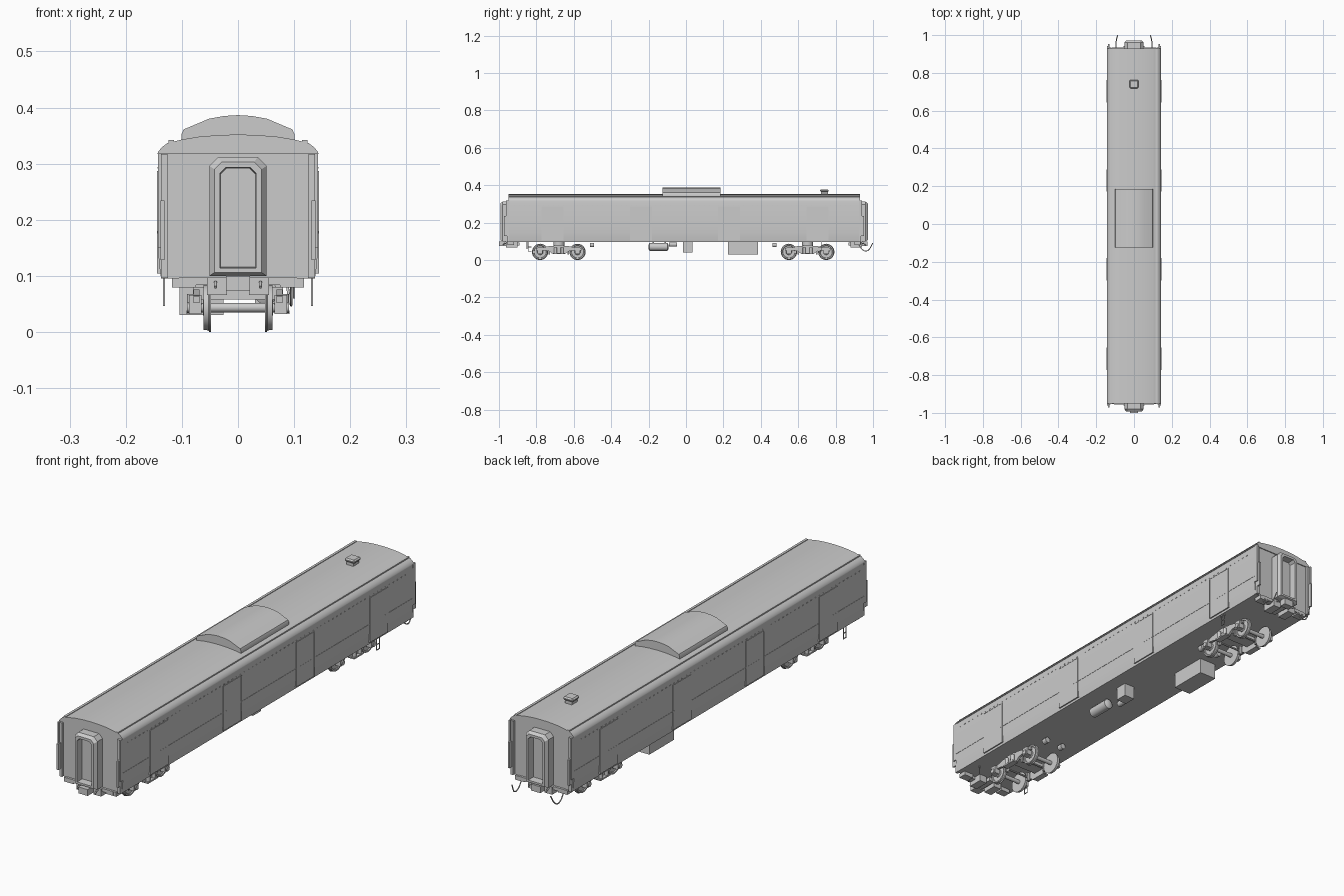
import bpy, bmesh, math
from mathutils import Vector

if "Cube" in bpy.data.objects:
    bpy.data.objects.remove(bpy.data.objects["Cube"])


def finish(name, bm, smooth=False):
    bmesh.ops.recalc_face_normals(bm, faces=bm.faces)
    me = bpy.data.meshes.new(name)
    bm.to_mesh(me)
    bm.free()
    ob = bpy.data.objects.new(name, me)
    bpy.context.collection.objects.link(ob)
    if smooth:
        bpy.ops.object.select_all(action='DESELECT')
        ob.select_set(True)
        bpy.context.view_layer.objects.active = ob
        bpy.ops.object.shade_smooth_by_angle(angle=math.radians(35))
    return ob


def loft(name, rings, smooth=False):
    """Join closed rings of 3D points and cap both ends."""
    bm = bmesh.new()
    vs = [[bm.verts.new(p) for p in r] for r in rings]
    n = len(vs[0])
    for a, b in zip(vs, vs[1:]):
        for i in range(n):
            bm.faces.new((a[i], a[(i + 1) % n], b[(i + 1) % n], b[i]))
    bm.faces.new(vs[0])
    bm.faces.new(vs[-1])
    return finish(name, bm, smooth)


def box(name, x0, x1, y0, y1, z0, z1):
    r = [(x0, z0), (x1, z0), (x1, z1), (x0, z1)]
    return loft(name, [[(x, y, z) for x, z in r] for y in (y0, y1)])


def turned(name, centre, axis, prof, seg=20):
    """Solid of revolution: prof is (offset along axis, radius)."""
    c = Vector(centre)
    rings = []
    for t, r in prof:
        ring = []
        for i in range(seg):
            a = 2 * math.pi * i / seg
            u, v = r * math.cos(a), r * math.sin(a)
            ring.append(c + Vector({'X': (t, u, v), 'Y': (u, t, v), 'Z': (u, v, t)}[axis]))
        rings.append(ring)
    return loft(name, rings, True)


def rod(name, centre, axis, half, r, seg=14):
    return turned(name, centre, axis, [(-half, r), (half, r)], seg)


def pipe(name, pts, r, kind='POLY'):
    cu = bpy.data.curves.new(name, 'CURVE')
    cu.dimensions = '3D'
    cu.bevel_depth = r
    cu.bevel_resolution = 1
    cu.use_fill_caps = True
    sp = cu.splines.new(kind)
    sp.points.add(len(pts) - 1)
    for p, q in zip(sp.points, pts):
        p.co = (*q, 1)
    if kind == 'NURBS':
        sp.use_endpoint_u = True
        sp.order_u = 3
        sp.resolution_u = 5
    ob = bpy.data.objects.new(name, cu)
    bpy.context.collection.objects.link(ob)
    return ob


def along_y(name, half, y0, y1, smooth=False):
    """Mirror a right-hand (x, z) profile and run it along the car."""
    prof = half + [(-x, z) for x, z in reversed(half) if x > 0]
    return loft(name, [[(x, y, z) for x, z in prof] for y in (y0, y1)], smooth)


Y0, Y1 = -0.95, 0.93

# Body shell, roof, raised roof pod
along_y('body_shell', [(0.137, 0.095), (0.1405, 0.12), (0.1425, 0.15), (0.1425, 0.3),
                       (0.1405, 0.318)], Y0 + 0.004, Y1 - 0.004, True)
along_y('roof', [(0.1435, 0.317), (0.1425, 0.321), (0.136, 0.329), (0.126, 0.3365), (0.1, 0.343),
                 (0.07, 0.348), (0.035, 0.351), (0, 0.352)], Y0, Y1, True)
along_y('roof_pod', [(0.101, 0.338), (0.101, 0.352), (0.097, 0.361), (0.052, 0.38), (0.025, 0.385),
                     (0, 0.3865)], -0.125, 0.185, True)

# Roof vent
box('vent_neck', -0.015, 0.015, 0.722, 0.758, 0.348, 0.366)
vent = box('vent_cap', -0.023, 0.023, 0.717, 0.763, 0.364, 0.378)
m = vent.modifiers.new('bevel', 'BEVEL')
m.width = 0.005

for s in (-1, 1):
    def sbox(name, xa, xb, *r):
        return box(name, min(s * xa, s * xb), max(s * xa, s * xb), *r)

    # Roof rails, belt moulding, rivet row
    sbox('roof_rail', 0.114, 0.124, Y0, Y1, 0.333, 0.342)
    sbox('belt_moulding', 0.141, 0.1436, Y0 + 0.004, Y1 - 0.004, 0.176, 0.18)
    riv = sbox('rivet_row', 0.142, 0.1438, Y0 + 0.03, Y0 + 0.037, 0.291, 0.294)
    arr = riv.modifiers.new('array', 'ARRAY')
    arr.use_relative_offset = False
    arr.use_constant_offset = True
    arr.constant_offset_displace = (0, 0.026, 0)
    arr.count = 70

    # Doors with raised edge frames
    for y in (-0.713, -0.24, 0.23, 0.703):
        a, b = y - 0.059, y + 0.059
        sbox('door', 0.138, 0.1434, a, b, 0.104, 0.284)
        for ya in (a, b - 0.003):
            sbox('door_edge', 0.138, 0.1446, ya, ya + 0.003, 0.104, 0.287)
        sbox('door_header', 0.138, 0.1446, a, b, 0.284, 0.287)

    for e in (-1, 1):
        ye = Y0 if e < 0 else Y1

        def ebox(name, xa, xb, da, db, z0, z1):
            ys = sorted((ye + e * da, ye + e * db))
            return sbox(name, xa, xb, *ys, z0, z1)

        # Corner posts, grab handles, beam brackets and steps
        ebox('corner_post', 0.125, 0.1375, -0.01, 0.006, 0.096, 0.316)
        ebox('post_strip', 0.136, 0.1425, -0.006, 0.012, 0.15, 0.318)
        ebox('grab_plate', 0.131, 0.138, 0, 0.022, 0.128, 0.234)
        ebox('beam_bracket', 0.02, 0.055, -0.05, 0.012, 0.066, 0.097)
        ebox('corner_step', 0.075, 0.118, -0.03, 0.004, 0.079, 0.096)
        pipe('drawgear_hook', [(s * 0.04, ye + e * d, z) for d, z in
                               ((0, 0.09), (0.02, 0.088), (0.03, 0.08))], 0.003)
        rod('floor_reservoir', (s * 0.04, -0.503 if e < 0 else 0.473, 0.08), 'Y', 0.011, 0.012)

# Gangway frames with recessed doors, and couplers
for e in (-1, 1):
    ye = Y0 if e < 0 else Y1

    def ring(w, z0, z1, c, d):
        q = [(w, z0), (w, z1 - c), (w - c, z1), (c - w, z1), (-w, z1 - c), (-w, z0)]
        return [(x, ye + e * d, z) for x, z in q]

    loft('gangway', [ring(0.051, 0.1, 0.312, 0.016, -0.005), ring(0.051, 0.1, 0.312, 0.016, 0.03),
                     ring(0.042, 0.106, 0.303, 0.013, 0.042), ring(0.032, 0.114, 0.293, 0.01, 0.042),
                     ring(0.03, 0.116, 0.291, 0.009, 0.012)])
    ys = sorted((ye - e * 0.06, ye + e * 0.04))
    box('coupler_shank', -0.012, 0.012, *ys, 0.078, 0.094)
    ys = sorted((ye + e * 0.012, ye + e * (0.05 if e < 0 else 0.04)))
    box('coupler_head', -0.021, 0.021, *ys, 0.074, 0.1)
    ys = sorted((ye - e * 0.02, ye + e * 0.005))
    box('buffer_beam', -0.105, 0.105, *ys, 0.084, 0.097)

# Hanging cables at the rear
for s in (-1, 1):
    x = s * 0.095
    pipe('rear_cable', [(x, 0.91, 0.09), (x, 0.925, 0.082), (x, 0.94, 0.055), (x, 0.965, 0.045),
                        (x - s * 0.004, 0.985, 0.06), (x - s * 0.008, 0.998, 0.09)], 0.0025, 'NURBS')

# Stirrup steps
for x, y in ((0.132, 0.715), (-0.132, -0.835)):
    for d in (-0.01, 0.008):
        box('stirrup_leg', x - 0.0015, x + 0.0015, y + d, y + d + 0.002, 0.046, 0.1)
    for z in (0.046, 0.068):
        box('stirrup_rung', x - 0.0015, x + 0.0015, y - 0.01, y + 0.01, z, z + 0.003)
pipe('brake_lever', [(0.1, -0.85, 0.097), (0.1, -0.85, 0.06)], 0.002)

# Underfloor equipment
box('battery_box', -0.104, -0.026, 0.225, 0.385, 0.03, 0.097)
box('control_box', 0.03, 0.078, -0.015, 0.036, 0.04, 0.097)
turned('air_tank', (0.05, -0.147, 0.07), 'Y',
       [(-0.053, 0.012), (-0.047, 0.021), (0.047, 0.021), (0.053, 0.012)])
rod('brake_cylinder', (0.0, -0.07, 0.083), 'Y', 0.022, 0.012)
for y in (-0.18, -0.115):
    box('tank_strap', 0.045, 0.055, y, y + 0.008, 0.08, 0.097)

# Bogies
R = 0.0435
for yc in (-0.68, 0.65):
    box('bolster', -0.08, 0.08, yc - 0.025, yc + 0.025, 0.058, 0.08)
    rod('centre_pivot', (0, yc, 0.088), 'Z', 0.012, 0.03)
    for d in (-0.1, 0.1):
        rod('axle', (0, yc + d, R), 'X', 0.088, 0.0085)
        for s in (-1, 1):
            turned('wheel', (s * 0.055, yc + d, R), 'X',
                   [(-s * 0.0065, R), (-s * 0.004, R), (-s * 0.002, 0.0405), (s * 0.0065, 0.04),
                    (s * 0.0065, 0.034), (s * 0.003, 0.032), (s * 0.003, 0.016), (s * 0.007, 0.014)], 28)
            box('axle_box', s * 0.076 - 0.011, s * 0.076 + 0.011,
                yc + d - 0.014, yc + d + 0.014, 0.032, 0.066)
            rod('axle_cap', (s * 0.088, yc + d, R), 'X', 0.003, 0.01)
    for s in (-1, 1):
        # Side frame: dropped middle between the axle boxes
        half = [(0, 0.034), (0.035, 0.034), (0.055, 0.048), (0.085, 0.052), (0.122, 0.052),
                (0.122, 0.064), (0.08, 0.068), (0.045, 0.076), (0, 0.076)]
        prof = half + [(-y, z) for y, z in reversed(half) if y > 0]
        loft('side_frame', [[(x, yc + y, z) for y, z in prof] for x in (s * 0.069, s * 0.079)])
        for d in (-0.018, 0.018):
            rod('spring', (s * 0.083, yc + d, 0.052), 'Z', 0.016, 0.008)
        box('spring_plank', min(s * 0.066, s * 0.092), max(s * 0.066, s * 0.092),
            yc - 0.032, yc + 0.032, 0.032, 0.038)
        for d in (-0.05, 0.05):
            box('brake_shoe', s * 0.055 - 0.006, s * 0.055 + 0.006, yc + d - 0.004, yc + d + 0.004,
                0.03, 0.066)
    for d in (-0.05, 0.05):
        rod('brake_beam', (0, yc + d, 0.045), 'X', 0.06, 0.004, 8)
